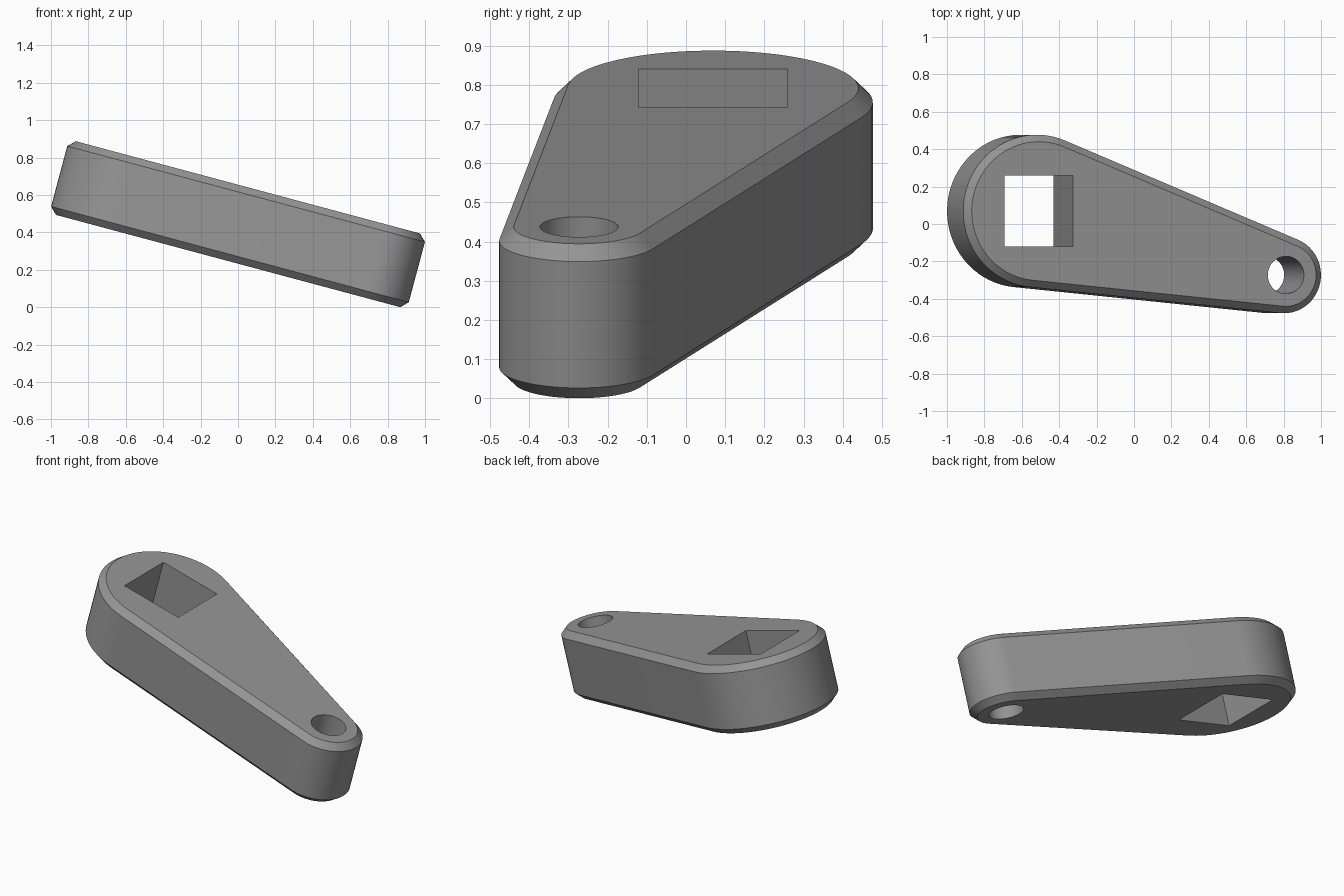
import bpy, bmesh, math

if "Cube" in bpy.data.objects:
    bpy.data.objects.remove(bpy.data.objects["Cube"])

TILT = math.radians(15)
HALF, CHAMFER = 0.204, 0.037           # half thickness and edge chamfer
BIG, SMALL = (-0.582, 0.069), (0.786, -0.273)   # end centres
R_BIG, R_SMALL = 0.408, 0.204

grey = bpy.data.materials.new("grey")
grey.diffuse_color = (0.3, 0.3, 0.3, 1)
grey.use_nodes = True
grey.node_tree.nodes["Principled BSDF"].inputs["Base Color"].default_value = grey.diffuse_color


def arc(centre, radius, start, end, steps):
    return [(centre[0] + radius * math.cos(start + (end - start) * i / steps),
             centre[1] + radius * math.sin(start + (end - start) * i / steps))
            for i in range(steps + 1)]


def outline(inset):
    """Two end arcs joined by their common tangents."""
    dx, dy = SMALL[0] - BIG[0], SMALL[1] - BIG[1]
    aim = math.atan2(dy, dx)
    spread = math.acos((R_BIG - R_SMALL) / math.hypot(dx, dy))
    return (arc(BIG, R_BIG - inset, aim + spread, aim + 2 * math.pi - spread, 48)
            + arc(SMALL, R_SMALL - inset, aim - spread, aim + spread, 36))


def loft(name, layers):
    """Skin a stack of (points, height) rings and close both ends."""
    bm = bmesh.new()
    rings = [[bm.verts.new((x, y, z)) for x, y in pts] for pts, z in layers]
    for low, high in zip(rings, rings[1:]):
        for i in range(len(low)):
            j = (i + 1) % len(low)
            bm.faces.new((low[i], low[j], high[j], high[i]))
    bm.faces.new(rings[0][::-1])
    bm.faces.new(rings[-1])
    mesh = bpy.data.meshes.new(name)
    bm.to_mesh(mesh)
    bm.free()
    mesh.materials.append(grey)
    obj = bpy.data.objects.new(name, mesh)
    bpy.context.collection.objects.link(obj)
    obj.rotation_euler.y = TILT
    obj.location.z = 0.444
    return obj


# Tapered lever body with chamfered rims
body = loft("lever_body", [(outline(CHAMFER), -HALF), (outline(0), CHAMFER - HALF),
                           (outline(0), HALF - CHAMFER), (outline(CHAMFER), HALF)])

# Square shaft socket and round pin hole
h = 0.19
square = [(BIG[0] + sx * h, BIG[1] + sy * h) for sx, sy in ((-1, -1), (1, -1), (1, 1), (-1, 1))]
circle = arc(SMALL, 0.1, 0, 2 * math.pi, 48)[:-1]
cutters = [loft(name, [(pts, -0.5), (pts, 0.5)])
           for name, pts in (("square_socket_cutter", square), ("pin_hole_cutter", circle))]

bpy.context.view_layer.objects.active = body
body.select_set(True)
for cutter in cutters:
    cut = body.modifiers.new(cutter.name, 'BOOLEAN')
    cut.operation, cut.solver, cut.object = 'DIFFERENCE', 'EXACT', cutter
    bpy.ops.object.modifier_apply(modifier=cut.name)
for cutter in cutters:
    bpy.data.objects.remove(cutter)

bpy.ops.object.shade_smooth_by_angle(angle=math.radians(30))
